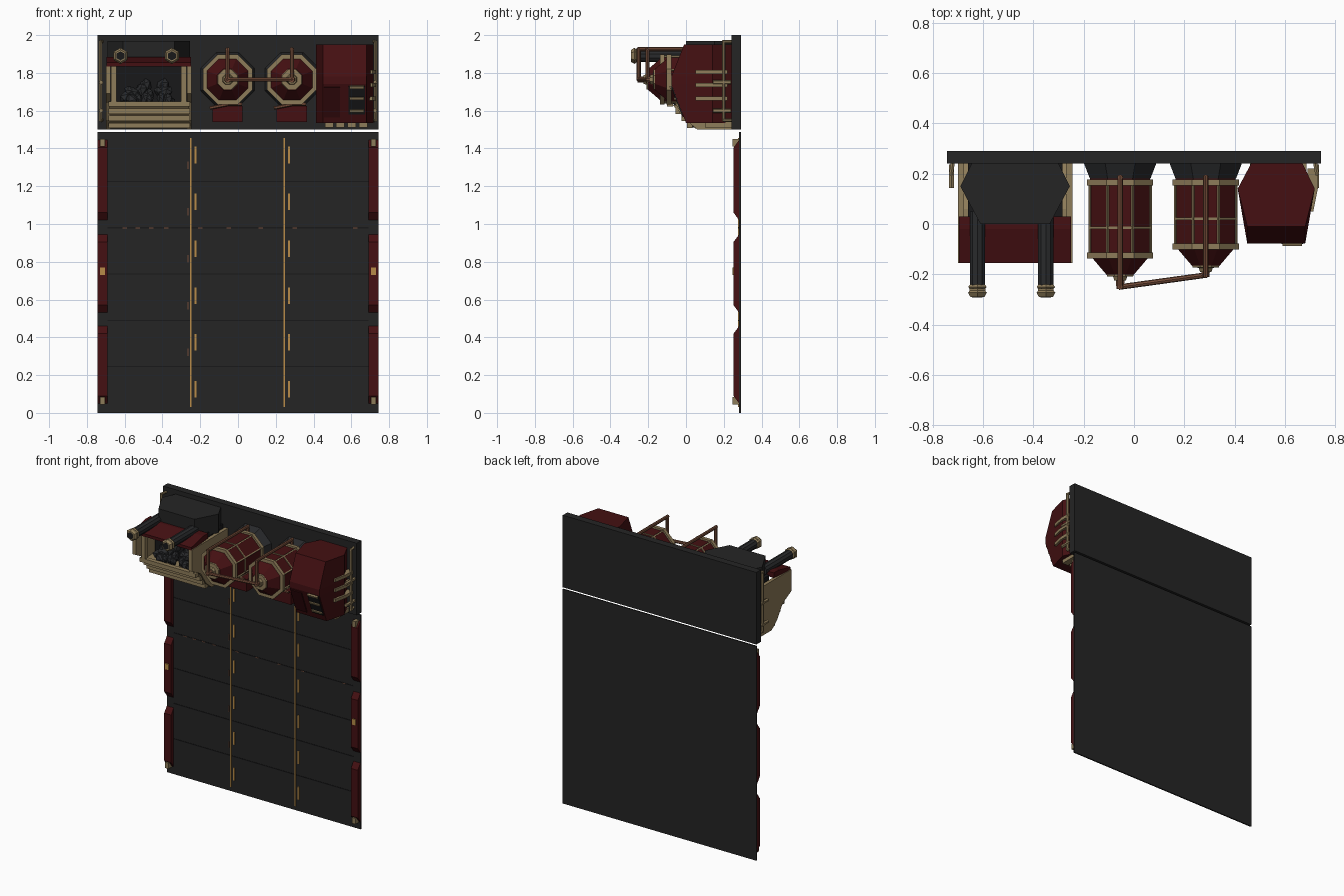
import bpy, bmesh, math, random
from mathutils import Vector, Matrix

if "Cube" in bpy.data.objects:
    bpy.data.objects.remove(bpy.data.objects["Cube"])

random.seed(4)

def mat(name, r, g, b):
    m = bpy.data.materials.new(name)
    m.diffuse_color = (r, g, b, 1)
    m.use_nodes = True
    m.node_tree.nodes["Principled BSDF"].inputs["Base Color"].default_value = m.diffuse_color
    return m

DARK = mat("charcoal", 0.018, 0.018, 0.018)
BLACK = mat("soot_black", 0.009, 0.009, 0.010)
RED = mat("oxblood_red", 0.058, 0.005, 0.006)
DEEP = mat("deep_red", 0.035, 0.003, 0.004)
BEIGE = mat("aged_brass", 0.27, 0.20, 0.10)
COPPER = mat("copper", 0.18, 0.075, 0.042)
GOLD = mat("gold_trim", 0.48, 0.26, 0.065)
IRON = mat("iron", 0.022, 0.023, 0.025)

def finish(bm, name, m):
    bmesh.ops.recalc_face_normals(bm, faces=bm.faces)
    me = bpy.data.meshes.new(name)
    bm.to_mesh(me)
    bm.free()
    me.materials.append(m)
    ob = bpy.data.objects.new(name, me)
    bpy.context.collection.objects.link(ob)
    return ob

def box(name, m, x, y, z, tilt=0):
    """Box from (min, max) ranges, optionally tilted about x."""
    bm = bmesh.new()
    size = [r[1] - r[0] for r in (x, y, z)]
    mid = Vector([(r[0] + r[1]) / 2 for r in (x, y, z)])
    bmesh.ops.create_cube(bm, size=1, matrix=Matrix.Translation(mid)
                          @ Matrix.Rotation(tilt, 4, 'X') @ Matrix.Diagonal((*size, 1)))
    return finish(bm, name, m)

def loft(name, m, rings):
    """Skin a list of closed rings and cap both ends."""
    bm = bmesh.new()
    vs = [[bm.verts.new(p) for p in r] for r in rings]
    n = len(vs[0])
    for a, b in zip(vs, vs[1:]):
        for i in range(n):
            bm.faces.new((a[i], a[(i + 1) % n], b[(i + 1) % n], b[i]))
    bm.faces.new(vs[0])
    bm.faces.new(vs[-1])
    return finish(bm, name, m)

def side_prism(name, m, profile, x0, x1):
    return loft(name, m, [[(x, y, z) for y, z in profile] for x in (x0, x1)])

def lathe_y(name, m, x, z, stations, n=8):
    """Faceted solid along y from (y, radius) stations, flat side up."""
    ang = [2 * math.pi * (i + .5) / n for i in range(n)]
    return loft(name, m, [[(x + r * math.cos(a), y, z + r * math.sin(a)) for a in ang]
                          for y, r in stations])

def pipe(name, m, pts, r, n=8):
    bm = bmesh.new()
    for a, b in zip(pts, pts[1:]):
        a, b = Vector(a), Vector(b)
        d = (b - a).normalized()
        a, b = a - d * r * .6, b + d * r * .6
        M = Matrix.Translation((a + b) / 2) @ d.to_track_quat('Z', 'Y').to_matrix().to_4x4()
        bmesh.ops.create_cone(bm, cap_ends=True, segments=n, radius1=r, radius2=r,
                              depth=(b - a).length, matrix=M)
    return finish(bm, name, m)

# Backboard and floor-length lower panel
box("upper_wall", DARK, (-.743, .743), (.24, .29), (1.50, 2.0))
box("lower_panel", DARK, (-.743, .743), (.281, .29), (0, 1.487))
for i in range(1, 6):
    box("panel_seam", BLACK, (-.69, .69), (.279, .282), (i * .245 - .003, i * .245 + .003))
for x in (-.6, -.53, -.46, -.38, -.2, -.05, .12, .3, .62):
    box("panel_rivet", COPPER, (x - .012, x + .012), (.278, .282), (.977, .982))

# Vertical gold trim with dashes
for x in (-.25, .245):
    box("trim_line", GOLD, (x - .005, x + .005), (.274, .282), (.03, 1.455))
    for k in range(6):
        z = .125 + .248 * k
        box("trim_dash", GOLD, (x + .019, x + .031), (.276, .282), (z - .044, z + .044))
for k in range(5):
    box("trim_tick", COPPER, (-.268, -.262), (.276, .282), (.30 + .248 * k, .34 + .248 * k))

# Side rails in three chamfered lengths, with brass studs
for s in (-1, 1):
    xs = sorted((s * .743, s * .69))
    for a, b in ((.045, .465), (.525, .95), (1.015, 1.45)):
        side_prism("side_rail", RED, [(.285, a), (.252, a + .045), (.252, b - .045), (.285, b)], *xs)
    for z in (.065, .75, 1.43):
        box("rail_stud", GOLD if z == .75 else BEIGE, (s * .718 - .013, s * .718 + .013),
            (.245, .285), (z - .02, z + .02))
    # Bent rod at each outer end of the wall
    pipe("wall_rod", BEIGE, [(s * .72, .24, 1.965), (s * .727, .20, 1.965), (s * .727, .20, 1.55),
                             (s * .72, .24, 1.55)], .009, 6)
    for z in (1.60, 1.75):
        pipe("rod_clamp", BEIGE, [(s * .725, .15, z), (s * .725, .23, z)], .012, 6)

# Furnace: hood, body, roof lip, side plates
hood = [(-.645, .24), (-.69, .15), (-.61, 0), (-.335, 0), (-.255, .15), (-.30, .24)]
loft("furnace_hood", DARK, [[(x, y, z) for x, y in hood] for z in (1.84, 1.97)])
box("furnace_body", BLACK, (-.66, -.285), (.03, .24), (1.51, 1.86))
side_prism("furnace_roof", RED, [(-.155, 1.835), (-.155, 1.855), (-.02, 1.885), (.03, 1.885), (.03, 1.85)],
           -.695, -.25)
plate = [(.24, 1.84), (-.155, 1.84), (-.155, 1.69), (-.06, 1.64), (0, 1.55), (.06, 1.50), (.24, 1.50)]
for x in (-.70, -.27):
    side_prism("furnace_side", BEIGE, plate, x, x + .025)
for x in (-.672, -.302):
    box("furnace_post", BEIGE, (x, x + .03), (-.10, -.07), (1.64, 1.845))

# Grate bars stepping back toward the bottom, and the ash tray behind
for y, z in ((-.10, 1.635), (-.055, 1.597), (-.025, 1.560), (.005, 1.522)):
    box("grate_bar", BEIGE, (-.685, -.255), (y, y + .03), (z - .014, z + .014))
side_prism("ash_tray", BEIGE, [(-.07, 1.63), (.06, 1.63), (.24, 1.505), (.05, 1.505), (0, 1.55)], -.68, -.26)

# Coal heap
for i in range(24):
    bm = bmesh.new()
    x, t = random.uniform(-.61, -.335), random.random()
    x = -.47 + (x + .47) * (1 - .35 * t)
    M = Matrix.Translation((x, -.05 + .08 * t, 1.645 + .09 * t)) @ \
        Matrix.Rotation(random.uniform(0, 3), 4, 'Y') @ Matrix.Diagonal((1.1, .9, .8, 1))
    bmesh.ops.create_icosphere(bm, subdivisions=1, radius=random.uniform(.028, .042), matrix=M)
    finish(bm, "coal_lump", IRON)

# Exhaust pipes with flared tips
for x in (-.622, -.35):
    pipe("exhaust_pipe", IRON, [(x, .03, 1.89), (x, -.24, 1.89)], .032, 10)
    lathe_y("exhaust_tip", BEIGE, x, 1.89, [(-.24, .034), (-.25, .042), (-.257, .036), (-.265, .036),
                                            (-.273, .043), (-.29, .032)], 6)
    lathe_y("exhaust_bore", BLACK, x, 1.89, [(-.285, .024), (-.292, .024)], 6)

# Two octagonal boilers, the second one shorter
ZB = 1.765
for x, f in ((-.055, -.125), (.285, -.09)):
    lathe_y("boiler_collar", IRON, x, ZB, [(.24, .155), (.18, .13)])
    lathe_y("boiler_drum", RED, x, ZB, [(.20, .129), (f, .129), (f - .075, .06)])
    for y, h, r in ((.165, .012, .142), (f + .11, .005, .134), (f, .012, .142)):
        lathe_y("boiler_hoop", BEIGE, x, ZB, [(y + h, r), (y - h, r)])
    lathe_y("boiler_cap", BEIGE, x, ZB, [(f - .07, .06), (f - .083, .056), (f - .084, .03), (f - .10, .025)])
    for i in range(8):
        a = 2 * math.pi * (i + .5) / 8
        cx, cz = x + .13 * math.cos(a), ZB + .13 * math.sin(a)
        pipe("boiler_strap", BEIGE, [(cx, .16, cz), (cx, f, cz)], .006, 4)
    # Feed box and valve below the drum
    box("feed_box", RED, (x - .08, x + .08), (.06, .24), (1.54, 1.625))
    pipe("feed_valve", COPPER, [(x - .09, .04, 1.615), (x + .01, .04, 1.635), (x + .07, .04, 1.635)], .009, 6)

# Copper pipe linking both boilers
a, b, top = -.25, -.203, 1.925
pipe("link_pipe", COPPER, [(-.055, .185, 1.86), (-.055, .185, top), (-.055, a, top), (-.055, a, ZB),
                           (.285, b, ZB), (.285, b, top), (.285, .185, top), (.285, .185, 1.86)], .011)
for x, y in ((-.055, a), (.285, b)):
    lathe_y("link_nozzle", COPPER, x, ZB, [(y + .05, .02), (y - .008, .016)])

# Bunker on the right: faceted cabinet bulging forward at mid height
def plan(f, z):
    pts = [(.465, .24), (.412, .14), (.45, f), (.68, f), (.718, .14), (.67, .24)]
    return [(x, y, z) for x, y in pts]
loft("bunker", RED, [plan(0, 1.535), plan(-.078, 1.74), plan(-.078, 1.78), plan(-.01, 1.95)])
tilt = math.atan2(.078, .205)
def front_plate(name, m, x, z0, z1, t):
    zc, h = (z0 + z1) / 2, (z1 - z0) / 2
    yc = -.078 * (zc - 1.535) / .205
    box(name, m, x, (yc - t, yc + .002), (zc - h, zc + h), tilt)
front_plate("bunker_door", DEEP, (.455, .54), 1.56, 1.73, .006)
front_plate("bunker_grille", BLACK, (.585, .672), 1.575, 1.735, .006)
for z in (1.60, 1.665, 1.725):
    front_plate("grille_slat", BEIGE, (.59, .668), z - .007, z + .007, .014)

# Three brass bars on the outer side of the bunker, and its feet
for i, z in enumerate((1.665, 1.735, 1.805)):
    loft("bunker_bar", BEIGE, [[(x, y, h) for x, y in ((.69, .05), (.712, .05), (.73, .14), (.73, .22), (.69, .22))]
                               for h in (z - .011, z + .011)])
for x in (.46, .52, .58, .64):
    box("bunker_foot", BEIGE, (x, x + .045), (.10, .24), (1.51, 1.54))
